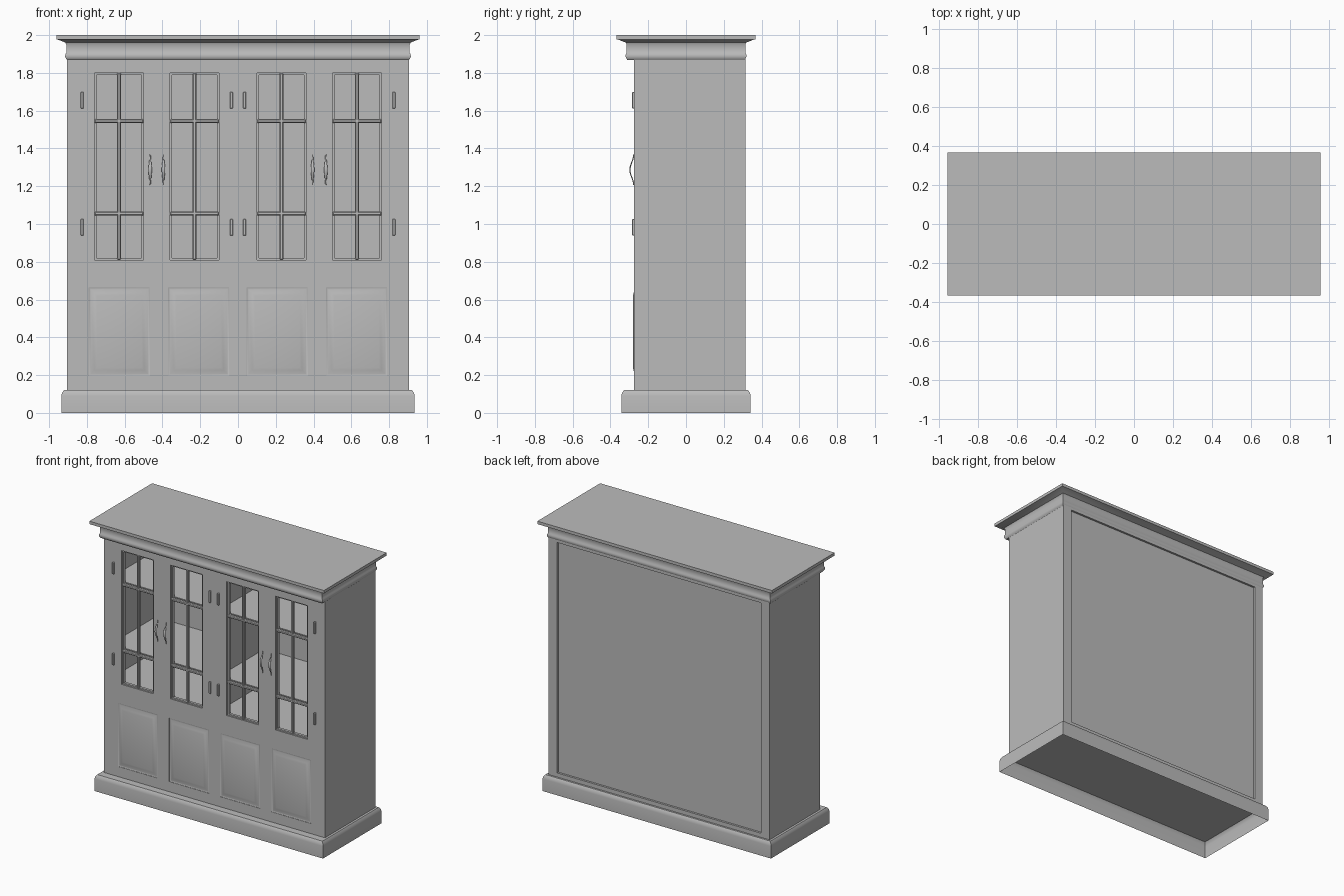
import bpy, bmesh, math
from mathutils import Vector

if "Cube" in bpy.data.objects:
    bpy.data.objects.remove(bpy.data.objects["Cube"], do_unlink=True)

paint = bpy.data.materials.new("grey_paint")
paint.use_nodes = True
GREY = (0.5, 0.5, 0.5, 1)
paint.diffuse_color = GREY
paint.node_tree.nodes["Principled BSDF"].inputs["Base Color"].default_value = GREY


def finish(name, bm, smooth=False):
    bmesh.ops.recalc_face_normals(bm, faces=bm.faces)
    mesh = bpy.data.meshes.new(name)
    bm.to_mesh(mesh)
    bm.free()
    mesh.materials.append(paint)
    obj = bpy.data.objects.new(name, mesh)
    bpy.context.collection.objects.link(obj)
    if smooth:
        bpy.ops.object.select_all(action="DESELECT")
        obj.select_set(True)
        bpy.context.view_layer.objects.active = obj
        bpy.ops.object.shade_smooth_by_angle(angle=math.radians(35))
    return obj


def box(name, x0, x1, y0, y1, z0, z1, bevel=0):
    bm = bmesh.new()
    bmesh.ops.create_cube(bm, size=1)
    for v in bm.verts:
        v.co = Vector((x0 if v.co.x < 0 else x1, y0 if v.co.y < 0 else y1,
                       z0 if v.co.z < 0 else z1))
    if bevel:
        bmesh.ops.bevel(bm, geom=bm.edges[:], offset=bevel, segments=1, affect="EDGES")
    return finish(name, bm)


def loft(name, rings, place, cap_start=True):
    """Skin rectangular rings (half width, half height, level)."""
    bm = bmesh.new()
    loops = [[bm.verts.new(place(sx * a, sy * b, h))
              for sx, sy in ((-1, -1), (1, -1), (1, 1), (-1, 1))] for a, b, h in rings]
    for lo, hi in zip(loops, loops[1:]):
        for i in range(4):
            j = (i + 1) % 4
            bm.faces.new((lo[i], lo[j], hi[j], hi[i]))
    if cap_start:
        bm.faces.new(loops[0])
    bm.faces.new(loops[-1])
    return finish(name, bm, smooth=True)


def slab(name, x0, x1, z0, z1, y0, y1, holes):
    """Upright board with rectangular openings (x0, x1, z0, z1)."""
    xs = sorted({x0, x1, *(h[0] for h in holes), *(h[1] for h in holes)})
    zs = sorted({z0, z1, *(h[2] for h in holes), *(h[3] for h in holes)})
    bm = bmesh.new()
    grid = [[bm.verts.new((x, y0, z)) for z in zs] for x in xs]
    for i in range(len(xs) - 1):
        for j in range(len(zs) - 1):
            cx, cz = (xs[i] + xs[i + 1]) / 2, (zs[j] + zs[j + 1]) / 2
            if not any(h[0] < cx < h[1] and h[2] < cz < h[3] for h in holes):
                bm.faces.new((grid[i][j], grid[i + 1][j], grid[i + 1][j + 1], grid[i][j + 1]))
    ext = bmesh.ops.extrude_face_region(bm, geom=bm.faces[:], use_keep_orig=True)
    for v in ext["geom"]:
        if isinstance(v, bmesh.types.BMVert):
            v.co.y = y1
    loose = [v for v in bm.verts if not v.link_faces]
    bmesh.ops.delete(bm, geom=loose, context="VERTS")
    return finish(name, bm)


# Main measures
W, FRONT, BACK = 0.905, -0.275, 0.315
FLOOR, TOP = 0.12, 1.875
WIN_X, WIN_HW, WIN_Z0, WIN_Z1 = (-0.63, -0.23, 0.23, 0.63), 0.13, 0.81, 1.8
PAN_X, PAN_HW, PAN_Z, PAN_HH = (-0.628, -0.208, 0.208, 0.628), 0.163, 0.43, 0.235
flat = lambda a, b, h: (a, b, h)

# Hollow plinth and moulded crown
loft("plinth", [(0.935, 0.342, 0), (0.935, 0.342, 0.09), (0.932, 0.339, 0.105),
                (0.922, 0.329, FLOOR)], flat, cap_start=False)
loft("crown", [(0.905, 0.31, 1.868), (0.91, 0.315, 1.875), (0.915, 0.32, 1.885),
               (0.914, 0.319, 1.898), (0.909, 0.314, 1.906), (0.909, 0.314, 1.95),
               (0.914, 0.319, 1.96), (0.93, 0.335, 1.967), (0.948, 0.353, 1.974),
               (0.96, 0.367, 1.978), (0.96, 0.367, 2.0)], flat)

# Carcass
for side, s in (("left", 1), ("right", -1)):
    box(side + "_side", *sorted((s * W, s * (W - 0.03))), FRONT + 0.03, BACK - 0.02, FLOOR, TOP)
holes = [(x - WIN_HW, x + WIN_HW, WIN_Z0, WIN_Z1) for x in WIN_X]
holes += [(x - PAN_HW, x + PAN_HW, PAN_Z - PAN_HH, PAN_Z + PAN_HH) for x in PAN_X]
slab("front_frame", -W, W, FLOOR, TOP, FRONT, FRONT + 0.03, holes)
slab("back_frame", -W, W, FLOOR, TOP, BACK - 0.02, BACK, [(-0.835, 0.835, 0.15, 1.855)])
box("back_panel", -0.875, 0.875, BACK - 0.03, BACK - 0.015, FLOOR, TOP)
box("centre_divider", -0.015, 0.015, FRONT + 0.03, BACK - 0.03, FLOOR, TOP)
for name, z in (("cupboard_top", 0.8), ("lower_shelf", 1.055), ("upper_shelf", 1.545)):
    box(name, -0.875, 0.875, FRONT + 0.035, BACK - 0.03, z - 0.01, z + 0.01)

# Glazing bars and sash lips
for n, x in enumerate(WIN_X, 1):
    x0, x1 = x - WIN_HW, x + WIN_HW
    slab(f"sash_lip_{n}", x0, x1, WIN_Z0, WIN_Z1, FRONT + 0.01, FRONT + 0.03,
         [(x0 + 0.01, x1 - 0.01, WIN_Z0 + 0.01, WIN_Z1 - 0.01)])
    box(f"upright_bar_{n}", x - 0.01, x + 0.01, FRONT + 0.004, FRONT + 0.028,
        WIN_Z0, WIN_Z1, 0.005)
    for z in (1.055, 1.545):
        box(f"cross_bar_{n}", x0, x1, FRONT + 0.003, FRONT + 0.028, z - 0.01, z + 0.01, 0.005)

# Raised cupboard panels
for n, x in enumerate(PAN_X, 1):
    rings = [(PAN_HW - i, PAN_HH - i, FRONT + d) for i, d in
             ((0, 0.03), (0, 0.003), (0.004, 0.005), (0.012, 0.004),
              (0.032, -0.003), (0.045, -0.006))]
    loft(f"raised_panel_{n}", rings, lambda a, b, h, x=x: (x + a, h, PAN_Z + b))

# Hinges
for x in (-0.825, -0.035, 0.035, 0.825):
    for z in (0.982, 1.655):
        box("hinge", x - 0.008, x + 0.008, FRONT - 0.01, FRONT + 0.005,
            z - 0.044, z + 0.044, 0.003)

# Bowed pull handles, swelling at the middle
for x in (-0.465, -0.395, 0.395, 0.465):
    bm = bmesh.new()
    rows = []
    for i in range(17):
        t = i / 8 - 1
        bow = math.cos(t * math.pi / 2) ** 2
        centre = Vector((x, FRONT - 0.002 - 0.02 * bow, 1.287 + 0.08 * t))
        rows.append([bm.verts.new(centre + Vector((
            (0.003 + 0.006 * bow) * math.cos(k * math.pi / 4),
            0.003 * math.sin(k * math.pi / 4), 0))) for k in range(8)])
    for a, b in zip(rows, rows[1:]):
        for k in range(8):
            bm.faces.new((a[k], a[(k + 1) % 8], b[(k + 1) % 8], b[k]))
    bm.faces.new(rows[0])
    bm.faces.new(rows[-1])
    finish("pull_handle", bm, smooth=True)
